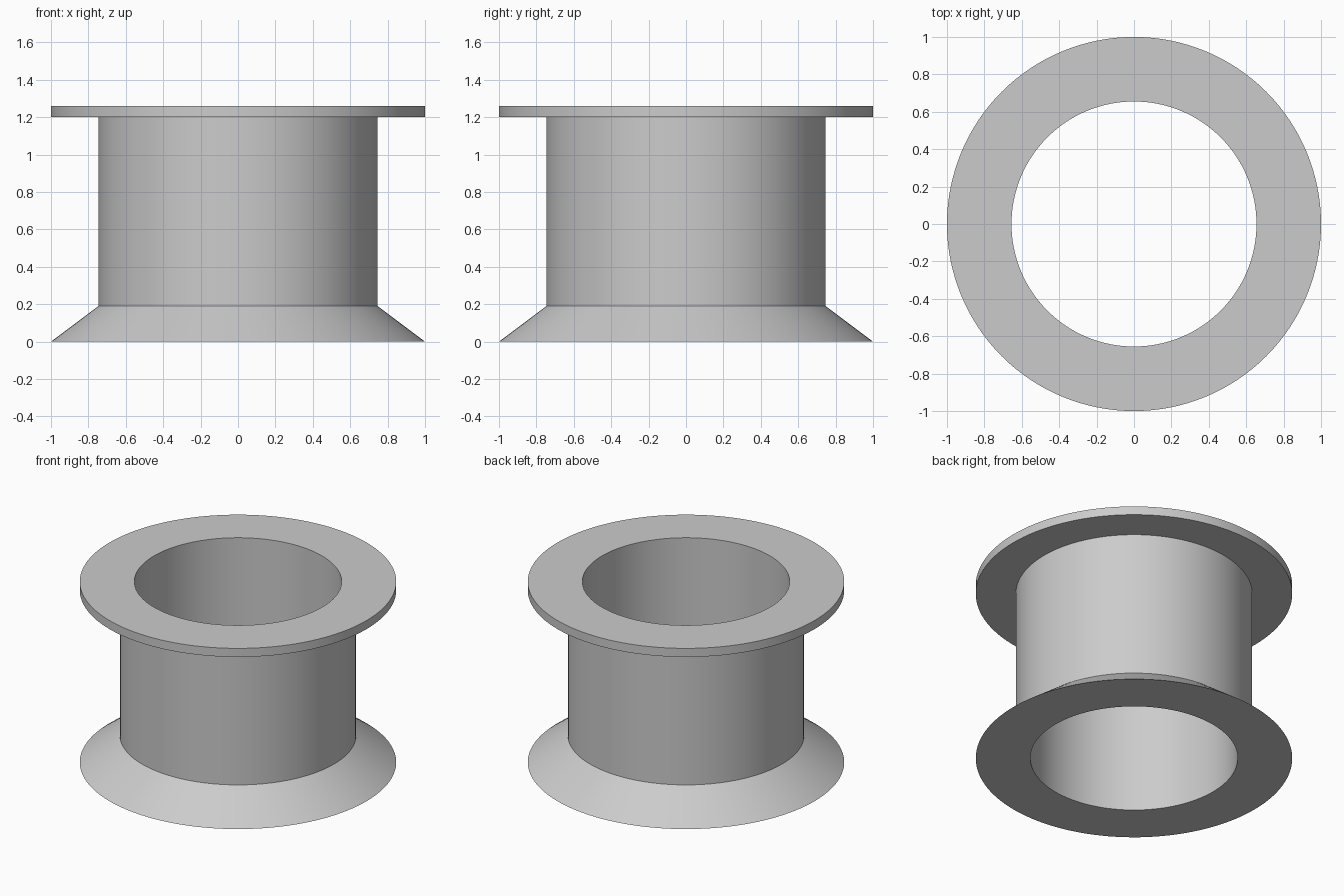
import bpy
import bmesh
from math import cos, sin, tau, radians

cube = bpy.data.objects.get("Cube")
if cube:
    bpy.data.objects.remove(cube, do_unlink=True)

SEGMENTS = 128
BORE, WALL, RIM = 0.655, 0.747, 1.0
CONE_TOP, FLANGE_BOTTOM, HEIGHT = 0.19, 1.2, 1.26

grey = bpy.data.materials.new("plain grey")
grey.use_nodes = True
colour = (0.6, 0.6, 0.6, 1)
grey.diffuse_color = colour
grey.node_tree.nodes["Principled BSDF"].inputs["Base Color"].default_value = colour


def revolve(name, profile):
    """Turn a closed (radius, height) outline around the z axis."""
    bm = bmesh.new()
    rings = []
    for i in range(SEGMENTS):
        a = tau * i / SEGMENTS
        rings.append([bm.verts.new((r * cos(a), r * sin(a), z)) for r, z in profile])
    n = len(profile)
    for i, ring in enumerate(rings):
        following = rings[(i + 1) % SEGMENTS]
        for j in range(n):
            k = (j + 1) % n
            bm.faces.new((ring[j], following[j], following[k], ring[k]))
    bmesh.ops.recalc_face_normals(bm, faces=bm.faces)
    mesh = bpy.data.meshes.new(name)
    bm.to_mesh(mesh)
    bm.free()
    mesh.materials.append(grey)
    obj = bpy.data.objects.new(name, mesh)
    bpy.context.collection.objects.link(obj)
    bpy.ops.object.select_all(action="DESELECT")
    obj.select_set(True)
    bpy.context.view_layer.objects.active = obj
    bpy.ops.object.shade_smooth_by_angle(angle=radians(25))
    return obj


# Hollow sleeve with a conical foot and a flat top flange, in one solid
revolve("flanged_sleeve", [
    (BORE, 0), (RIM, 0),                            # flat underside
    (WALL, CONE_TOP), (WALL, FLANGE_BOTTOM),        # cone and outer wall
    (RIM, FLANGE_BOTTOM), (RIM, HEIGHT),            # flange
    (BORE, HEIGHT),                                 # top face to the bore
])
